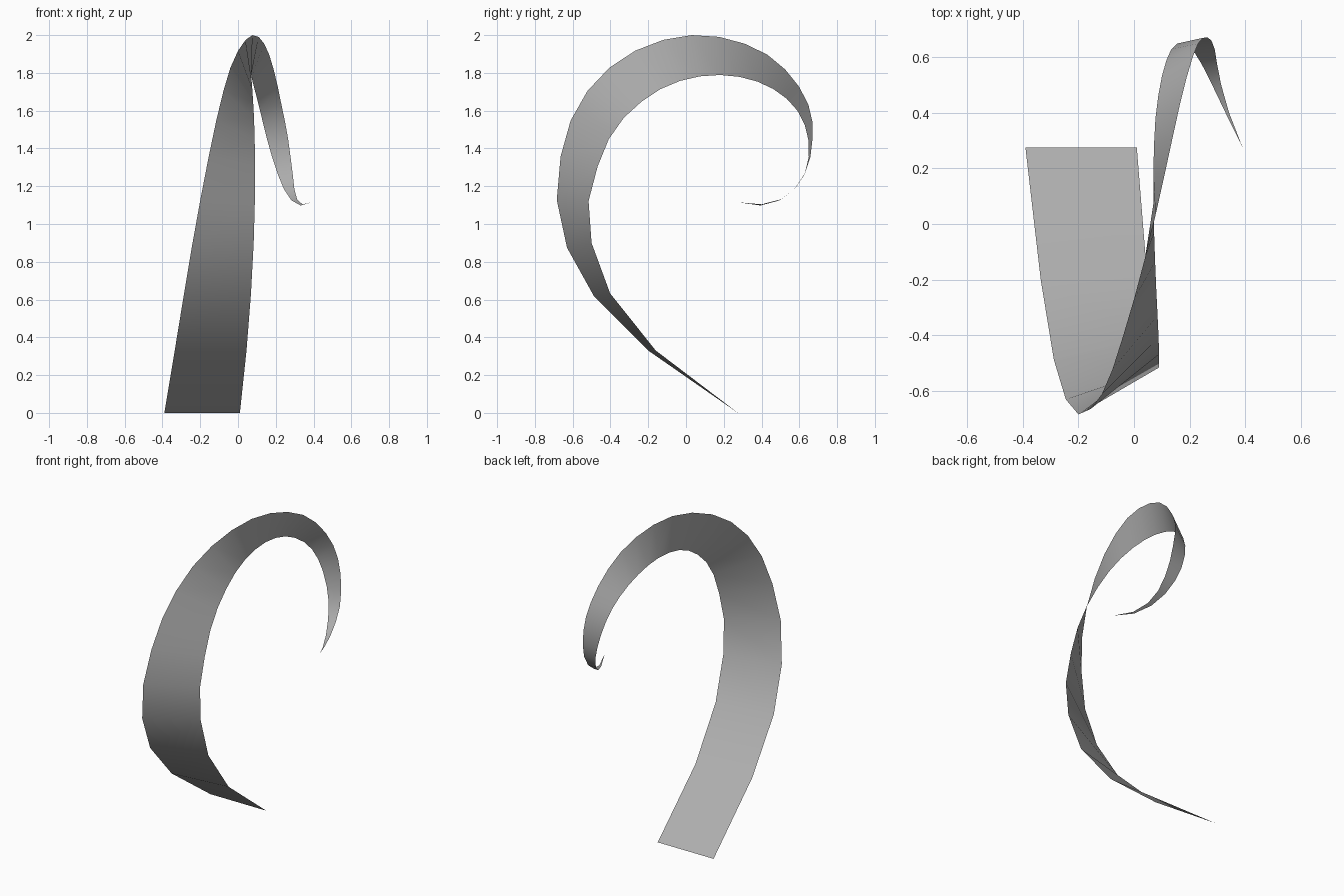
import bpy
import bmesh
from mathutils import Vector

default_cube = bpy.data.objects.get("Cube")
if default_cube:
    bpy.data.objects.remove(default_cube, do_unlink=True)

SEGMENTS = 25

# Stations along the ribbon: (step, point on outer edge, point on inner edge)
stations = [
    (0, (-.39, .275, 0), (.01, .275, 0)),
    (1, (-.335, -.2, .33), (.045, -.16, .33)),
    (3, (-.245, -.63, .875), (.083, -.5, .9)),
    (5, (-.155, -.664, 1.357), (.09, -.468, 1.304)),
    (8, (-.04, -.405, 1.828), (.08, -.235, 1.648)),
    (11, (.077, .03, 2), (.07, .075, 1.782)),
    (14, (.165, .43, 1.897), (.077, .378, 1.754)),
    (17, (.23, .648, 1.632), (.117, .59, 1.6)),
    (19, (.265, .67, 1.452), (.155, .648, 1.445)),
    (21, (.29, .628, 1.262), (.21, .628, 1.265)),
    (23, (.313, .5, 1.13), (.283, .495, 1.125)),
    (25, (.39, .275, 1.115), (.39, .275, 1.115)),
]


def edge_point(step, side):
    """Smooth cubic through the four stations nearest to a step."""
    before = sum(1 for station in stations if station[0] <= step) - 1
    first = max(0, min(before - 1, len(stations) - 4))
    nearby = stations[first:first + 4]
    point = Vector()
    for station in nearby:
        weight = 1.0
        for other in nearby:
            if other is not station:
                weight *= (step - other[0]) / (station[0] - other[0])
        point += weight * Vector(station[side])
    return point


def make_material(name, colour):
    material = bpy.data.materials.new(name)
    material.use_nodes = True
    material.diffuse_color = colour
    for node in material.node_tree.nodes:
        if node.type == 'BSDF_PRINCIPLED':
            node.inputs["Base Color"].default_value = colour
    return material


# Tapering, twisting ribbon: one quad per step, closed by a triangle at the tip
bm = bmesh.new()
rows = [[bm.verts.new(edge_point(step, side)) for side in (1, 2)]
        for step in range(SEGMENTS)]
for (outer, inner), (next_outer, next_inner) in zip(rows, rows[1:]):
    bm.faces.new((outer, inner, next_inner, next_outer))
tip = bm.verts.new(edge_point(SEGMENTS, 1))
bm.faces.new((*rows[-1], tip))
for face in bm.faces:
    face.smooth = True

mesh = bpy.data.meshes.new("curled_ribbon")
bm.to_mesh(mesh)
bm.free()
mesh.materials.append(make_material("plain grey", (.42, .42, .42, 1)))
ribbon = bpy.data.objects.new("curled_ribbon", mesh)
bpy.context.collection.objects.link(ribbon)
